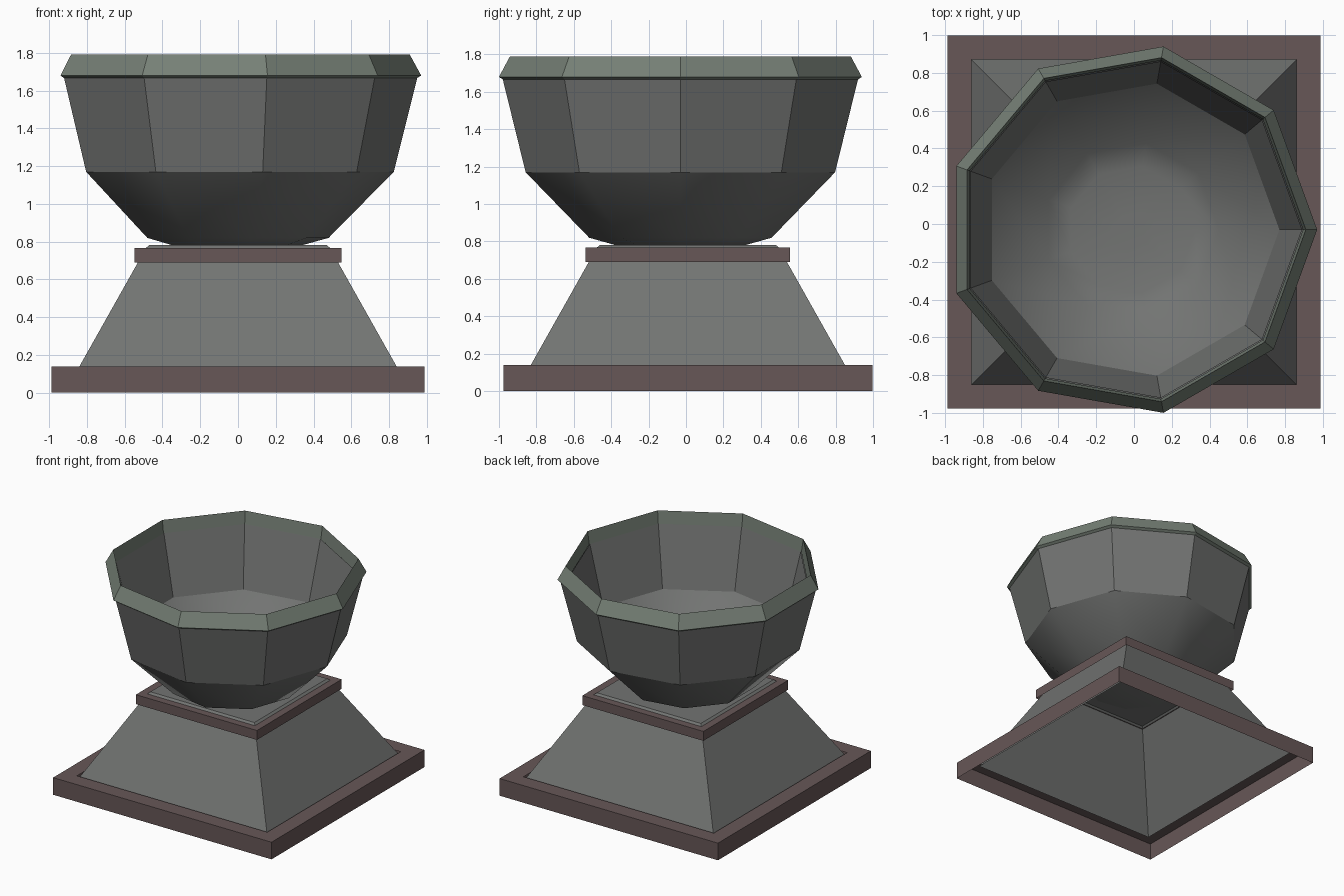
import bpy, math

if "Cube" in bpy.data.objects:
    bpy.data.objects.remove(bpy.data.objects["Cube"])

def material(name, rgb):
    m = bpy.data.materials.new(name)
    m.diffuse_color = (*rgb, 1)
    m.use_nodes = True
    m.node_tree.nodes["Principled BSDF"].inputs["Base Color"].default_value = m.diffuse_color
    return m

def lathe(name, profile, sides, center, mat=None, turn=0.0, closed=False,
          cap=False, smooth_below=None):
    """Spin a (radius, z) profile into a faceted ring surface."""
    n = len(profile)
    verts = [(center[0] + r * math.cos(turn + 2 * math.pi * k / sides),
              center[1] + r * math.sin(turn + 2 * math.pi * k / sides), z)
             for r, z in profile for k in range(sides)]
    faces = []
    for i in range(n if closed else n - 1):
        a, b = i * sides, (i + 1) % n * sides
        for k in range(sides):
            j = (k + 1) % sides
            faces.append((a + k, a + j, b + j, b + k))
    if cap:
        faces.append(tuple(range((n - 1) * sides, n * sides)))
    me = bpy.data.meshes.new(name)
    me.from_pydata(verts, [], faces)
    if mat:
        me.materials.append(mat)
    if smooth_below is not None:
        for p in me.polygons:
            p.use_smooth = max(verts[v][2] for v in p.vertices) < smooth_below
    ob = bpy.data.objects.new(name, me)
    bpy.context.collection.objects.link(ob)
    return ob

def square(name, profile, mat=None, cap=False):
    """Square version of lathe: profile gives half-widths."""
    return lathe(name, [(r * math.sqrt(2), z) for r, z in profile], 4,
                 (0, 0.01), mat, math.pi / 4, cap=cap)

brown = material("brown_trim", (0.135, 0.095, 0.095))
green = material("green_rim", (0.18, 0.215, 0.18))
grey = material("stone_grey", (0.17, 0.175, 0.17))

# Square trims: hollow underneath, open in the middle
square("base_frame", [(0.987, 0), (0.987, 0.14), (0.86, 0.14)], brown)
square("neck_frame", [(0.547, 0.69), (0.547, 0.767), (0.48, 0.767)], brown)

# Hollow tapered pedestal with a closed top
square("pedestal", [(0.862, 0.10), (0.53, 0.69), (0.486, 0.768), (0.47, 0.782)],
       grey, cap=True)

# Nine-sided bowl: outside from the top down
center = (-0.015, -0.03)
lathe("bowl_outside", [(0.965, 1.67), (0.84, 1.17), (0.495, 0.82),
                       (0.35, 0.78), (0.08, 0.775)], 9, center, grey,
      cap=True, smooth_below=1.3)

# Bowl inside, from the bottom up
inside = [(0.08, 0.825), (0.34, 0.83), (0.465, 0.865), (0.785, 1.21), (0.905, 1.69)]
lathe("bowl_inside", inside[::-1], 9, center, grey, cap=True, smooth_below=1.3)

# Bevelled rim
lathe("rim", [(0.962, 1.665), (0.985, 1.68), (0.925, 1.79), (0.91, 1.685)],
      9, center, green, closed=True)

# Consistent normals: faces point away from the solid
import bmesh
for ob in bpy.data.objects:
    bm = bmesh.new()
    bm.from_mesh(ob.data)
    bmesh.ops.recalc_face_normals(bm, faces=bm.faces)
    if ob.name == "bowl_inside":
        bmesh.ops.reverse_faces(bm, faces=bm.faces)
    bm.to_mesh(ob.data)
    bm.free()
